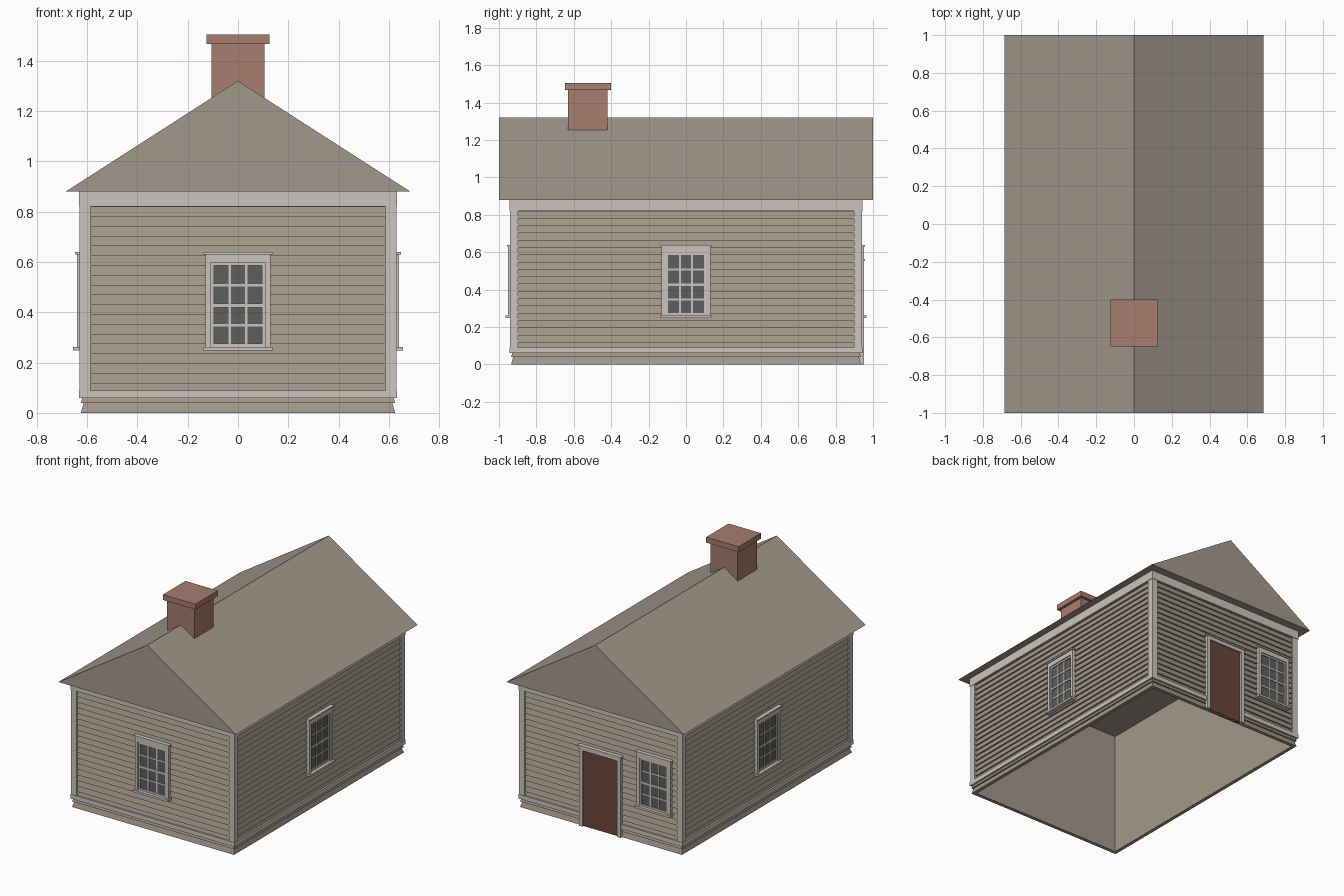
import bpy, bmesh, math
from mathutils import Matrix, Vector

if "Cube" in bpy.data.objects:
    bpy.data.objects.remove(bpy.data.objects["Cube"], do_unlink=True)


def material(name, r, g, b):
    m = bpy.data.materials.new(name)
    m.use_nodes = True
    m.diffuse_color = (r, g, b, 1)
    m.node_tree.nodes["Principled BSDF"].inputs["Base Color"].default_value = (r, g, b, 1)
    return m


SIDING = material("siding_tan", 0.37, 0.31, 0.25)
ROOF = material("roof_tan", 0.365, 0.315, 0.255)
TRIM = material("trim_pale_grey", 0.60, 0.56, 0.52)
BRICK = material("brick_red", 0.39, 0.205, 0.155)
GLASS = material("glass_dark_grey", 0.107, 0.117, 0.112)
DOOR = material("door_brown", 0.145, 0.056, 0.04)

HALF_X, HALF_Y = 0.625, 0.935   # wall faces
EAVE, RIDGE = 0.88, 1.32


def finish(name, bm, mat, matrix=None):
    if matrix:
        bm.transform(matrix)
    bmesh.ops.recalc_face_normals(bm, faces=bm.faces[:])
    mesh = bpy.data.meshes.new(name)
    bm.to_mesh(mesh)
    bm.free()
    mesh.materials.append(mat)
    obj = bpy.data.objects.new(name, mesh)
    bpy.context.scene.collection.objects.link(obj)
    return obj


def boxes(name, mat, bounds, matrix=None):
    """One object made of boxes given as (x0, x1, y0, y1, z0, z1)."""
    bm = bmesh.new()
    for x0, x1, y0, y1, z0, z1 in bounds:
        place = Matrix.Translation(((x0 + x1) / 2, (y0 + y1) / 2, (z0 + z1) / 2))
        size = Matrix.Diagonal((x1 - x0, y1 - y0, z1 - z0, 1))
        bmesh.ops.create_cube(bm, size=1, matrix=place @ size)
    return finish(name, bm, mat, matrix)


def plate(u0, u1, z0, z1, out, back=0.02):
    """Board on a wall: u runs along it, -y points outward."""
    return (u0, u1, -out, back, z0, z1)


# Clapboard walls: sawtooth outside, flat inside, open below
ROW, ROWS = 0.039, 23
profile = []
for k in range(ROWS):
    profile += [(0.0, k * ROW), (-0.011, (k + 1) * ROW)]
profile += [(-0.025, ROWS * ROW), (-0.025, 0.0)]
bm = bmesh.new()
loops = []
for sx, sy in ((-1, -1), (1, -1), (1, 1), (-1, 1)):
    loops.append([bm.verts.new((sx * (HALF_X + o), sy * (HALF_Y + o), z)) for o, z in profile])
for a in range(4):
    p, q = loops[a], loops[(a + 1) % 4]
    for i in range(len(profile)):
        j = (i + 1) % len(profile)
        bm.faces.new((p[i], q[i], q[j], p[j]))
finish("clapboard_walls", bm, SIDING)

# Gabled roof
bm = bmesh.new()
front = bm.faces.new([bm.verts.new(c) for c in
                      ((-0.685, -1, EAVE), (0.685, -1, EAVE), (0, -1, RIDGE))])
new = bmesh.ops.extrude_face_region(bm, geom=[front])["geom"]
bmesh.ops.translate(bm, vec=Vector((0, 2, 0)),
                    verts=[v for v in new if isinstance(v, bmesh.types.BMVert)])
if not any(abs(f.calc_center_median().y + 1) < 0.001 for f in bm.faces):
    bm.faces.new([v for v in bm.verts if v.co.y < 0])
finish("roof", bm, ROOF)

# Chimney
boxes("chimney_stack", BRICK, [(-0.105, 0.105, -0.63, -0.42, 1.2, 1.47)])
boxes("chimney_cap", BRICK, [(-0.125, 0.125, -0.648, -0.4, 1.467, 1.505)])


def window(name, wall, u):
    m = wall @ Matrix.Translation((u, 0, 0))
    boxes(name + "_glass", GLASS, [plate(-0.11, 0.11, 0.26, 0.61, 0.002)], m)
    # Outer casing with head cap and sill
    boxes(name + "_casing", TRIM, [
        plate(-0.13, -0.108, 0.255, 0.63, 0.016),
        plate(0.108, 0.13, 0.255, 0.63, 0.016),
        plate(-0.108, 0.108, 0.598, 0.63, 0.016),
        plate(-0.137, 0.137, 0.63, 0.64, 0.023),
        plate(-0.137, 0.137, 0.248, 0.262, 0.031)], m)
    # Sash frame, meeting rail and glazing bars
    bars = [plate(-0.108, -0.096, 0.262, 0.598, 0.009),
            plate(0.096, 0.108, 0.262, 0.598, 0.009),
            plate(-0.096, 0.096, 0.262, 0.275, 0.009),
            plate(-0.096, 0.096, 0.586, 0.598, 0.009),
            plate(-0.096, 0.096, 0.419, 0.434, 0.009)]
    for z in (0.348, 0.508):
        bars.append(plate(-0.096, 0.096, z - 0.005, z + 0.005, 0.007))
    for x in (-0.032, 0.032):
        bars.append(plate(x - 0.005, x + 0.005, 0.275, 0.586, 0.007))
    boxes(name + "_sash", TRIM, bars, m)


# Trim and windows on each wall
T = 0.008
DOOR_HALF = 0.16
walls = (("front", 0, HALF_X, HALF_Y, 0), ("left", 90, HALF_Y, HALF_X, 0),
         ("back", 180, HALF_X, HALF_Y, 0.415), ("right", 270, HALF_Y, HALF_X, 0))
for side, angle, half, dist, u in walls:
    wall = Matrix.Rotation(math.radians(angle), 4, "Z") @ Matrix.Translation((0, -dist, 0))
    end = half + T
    trim = [plate(-end, end, 0.82, EAVE, T)]
    for s in (-1, 1):
        a, b = sorted((s * (half - 0.038), s * (half + T * 0.6)))
        trim.append(plate(a, b, 0.09, 0.82, T * 0.6))
    if side == "back":
        trim += [plate(-end, -DOOR_HALF, 0.06, 0.09, T), plate(DOOR_HALF, end, 0.06, 0.09, T)]
    else:
        trim.append(plate(-end, end, 0.06, 0.09, T))
    boxes(side + "_trim", TRIM, trim, wall)
    window(side + "_window", wall, u)

    # Door on the back wall
    if side == "back":
        inner = DOOR_HALF - 0.027
        boxes("door_leaf", DOOR, [plate(-inner, inner, 0, 0.53, 0.003)], wall)
        boxes("door_frame", TRIM, [
            plate(-DOOR_HALF, -inner, 0, 0.53, 0.016),
            plate(inner, DOOR_HALF, 0, 0.53, 0.016),
            plate(-DOOR_HALF, DOOR_HALF, 0.53, 0.555, 0.016),
            plate(-DOOR_HALF - 0.007, DOOR_HALF + 0.007, 0.555, 0.565, 0.023)], wall)
